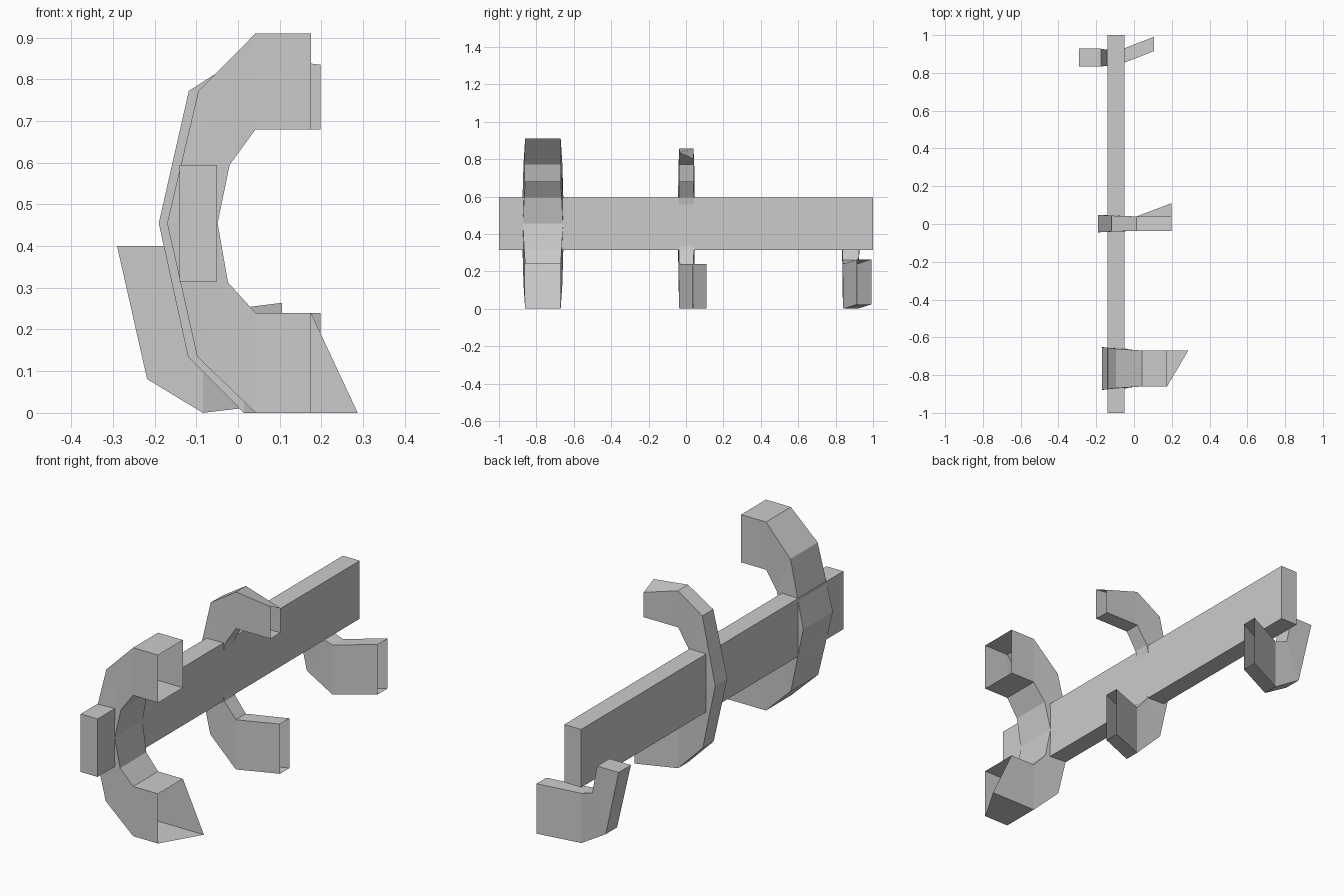
import bpy, bmesh

if "Cube" in bpy.data.objects:
    bpy.data.objects.remove(bpy.data.objects["Cube"])


def section(outer, inner, y, half, half_in=None):
    """Four corners of a hook cross-section: two outer, two inner."""
    h2 = half if half_in is None else half_in
    return [(outer[0], y - half, outer[1]), (outer[0], y + half, outer[1]),
            (inner[0], y + h2, inner[1]), (inner[0], y - h2, inner[1])]


def sweep(name, sections, cap_start=False, cap_end=False):
    bm = bmesh.new()
    rings = [[bm.verts.new(p) for p in s] for s in sections]
    for a, b in zip(rings, rings[1:]):
        for k in range(4):
            n = (k + 1) % 4
            bm.faces.new((a[k], a[n], b[n], b[k]))
    if cap_start:
        bm.faces.new(rings[0])
    if cap_end:
        bm.faces.new(rings[-1])
    bmesh.ops.recalc_face_normals(bm, faces=bm.faces)
    mesh = bpy.data.meshes.new(name)
    bm.to_mesh(mesh)
    bm.free()
    obj = bpy.data.objects.new(name, mesh)
    bpy.context.collection.objects.link(obj)
    return obj


# Long rail
sweep("rail", [section((-0.14, z), (-0.05, z), 0, 1.0) for z in (0.315, 0.595)],
      True, True)

# Wide C-shaped hook with open ends, lower end cut at a slant
y = -0.765
wide = [
    section((0.175, 0.91), (0.175, 0.68), y, 0.095),
    section((0.042, 0.91), (0.042, 0.68), y, 0.095),
    section((-0.095, 0.772), (-0.02, 0.595), y, 0.104, 0.1),
    section((-0.17, 0.455), (-0.049, 0.455), y, 0.113, 0.107),
    section((-0.098, 0.135), (-0.024, 0.313), y, 0.104, 0.1),
    section((0.042, 0), (0.042, 0.24), y, 0.095),
    section((0.175, 0), (0.175, 0.24), y, 0.095),
]
wide[-1][1] = (0.287, y + 0.095, 0)
sweep("wide_hook", wide)

# Narrow middle hook, lower arm angled backwards
y = 0.002
narrow = [
    section((0.198, 0.835), (0.198, 0.68), y, 0.038),
    section((0.014, 0.857), (0.014, 0.68), y, 0.038),
    section((-0.118, 0.772), (-0.042, 0.595), y, 0.042, 0.04),
    section((-0.19, 0.455), (-0.071, 0.455), y, 0.046, 0.043),
    section((-0.12, 0.135), (-0.046, 0.313), y, 0.042, 0.04),
    section((0.014, 0), (0.014, 0.24), y, 0.038),
    section((0.198, 0), (0.198, 0.24), 0.074, 0.036),
]
narrow[0][1] = (0.198, y + 0.038, 0.8)
sweep("narrow_hook", narrow)

# Half hook at the back end
half = [
    section((-0.29, 0.4), (-0.175, 0.4), 0.881, 0.047),
    section((-0.218, 0.081), (-0.145, 0.26), 0.88, 0.043),
    section((-0.084, 0), (-0.084, 0.24), 0.879, 0.038),
    section((0.105, 0.023), (0.105, 0.264), 0.953, 0.038),
]
sweep("half_hook", half, cap_start=True)
